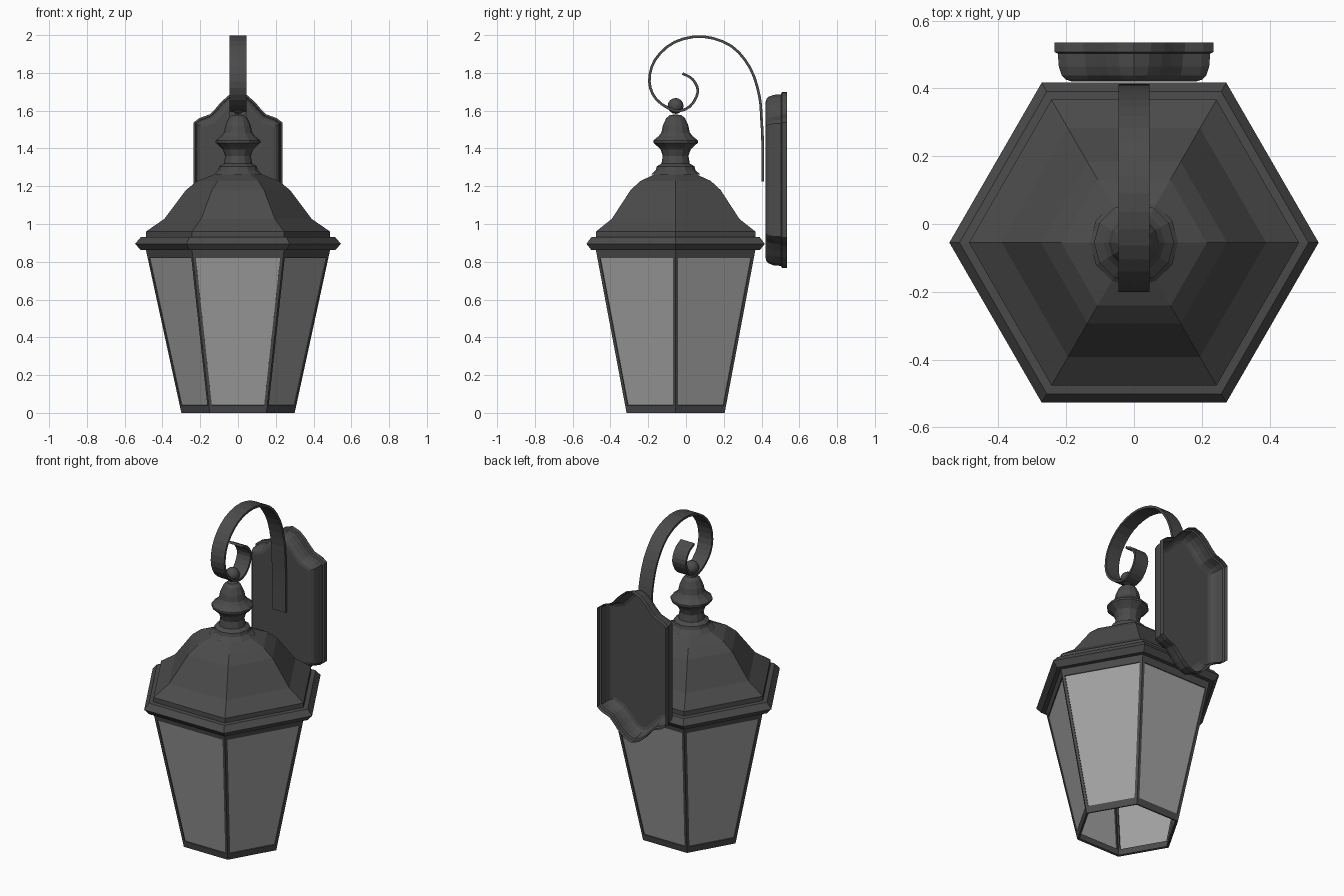
import bpy, bmesh, math
from mathutils import Vector

if "Cube" in bpy.data.objects:
    bpy.data.objects.remove(bpy.data.objects["Cube"])

CY = -0.055  # lantern axis


def material(name, v):
    m = bpy.data.materials.new(name)
    m.diffuse_color = (v, v, v, 1)
    m.use_nodes = True
    m.node_tree.nodes["Principled BSDF"].inputs["Base Color"].default_value = m.diffuse_color
    return m


METAL = material("dark_metal", 0.07)
GLASS = material("pale_glass", 0.36)


def make(name, verts, faces, mat=METAL, recalc=True):
    me = bpy.data.meshes.new(name)
    me.from_pydata([tuple(v) for v in verts], [], faces)
    bm = bmesh.new()
    bm.from_mesh(me)
    bmesh.ops.remove_doubles(bm, verts=bm.verts, dist=1e-5)
    if recalc:
        bmesh.ops.recalc_face_normals(bm, faces=bm.faces)
    bm.to_mesh(me)
    bm.free()
    me.materials.append(mat)
    ob = bpy.data.objects.new(name, me)
    bpy.context.collection.objects.link(ob)
    return ob


def solidify(ob, t, offset):
    md = ob.modifiers.new("thickness", 'SOLIDIFY')
    md.thickness, md.offset = t, offset


def skin(rings, closed=True):
    n = len(rings[0])
    faces = [(k*n + i, k*n + (i+1) % n, (k+1)*n + (i+1) % n, (k+1)*n + i)
             for k in range(len(rings) - 1) for i in range(n if closed else n - 1)]
    return [p for r in rings for p in r], faces


def polar(r, z, a):
    return Vector((r*math.cos(a), CY + r*math.sin(a), z))


def lathe(name, profile, n):
    rings = [[polar(r, z, 2*math.pi*i/n) for i in range(n)] for r, z in profile]
    return make(name, *skin(rings))


# Hexagonal roof with its eave rim
lathe("roof", [(.46, .862), (.515, .862), (.545, .895), (.515, .93), (.487, .932),
               (.487, .96), (.39, 1.027), (.275, 1.18), (.215, 1.228), (.115, 1.268), (.0, 1.27)], 6)

# Turned finial
lathe("finial", [(.0, 1.255), (.13, 1.262), (.105, 1.285), (.1, 1.305), (.075, 1.32), (.068, 1.36),
                 (.08, 1.395), (.095, 1.41), (.118, 1.43), (.118, 1.442), (.09, 1.465),
                 (.075, 1.485), (.068, 1.52), (.05, 1.56), (.03, 1.577), (.0, 1.58)], 12)

# Ball on the curl
bpy.ops.mesh.primitive_uv_sphere_add(segments=14, ring_count=8, radius=.042, location=(0, CY, 1.625))
ball = bpy.context.object
ball.name = "finial_ball"
ball.data.materials.append(METAL)
bpy.ops.object.shade_smooth_by_angle()

# Cage frame and glass panes: each side is a border around one pane
frame_v, frame_f, pane_v, pane_f = [], [], [], []


def radius(z):
    return .3 + (.488 - .3)*z/.865


for s in range(6):
    a, b = s*math.pi/3, (s + 1)*math.pi/3
    outer, inner = [], []
    for z, zi in ((0, .04), (.865, .82)):
        outer.append((polar(radius(z), z, a), polar(radius(z), z, b)))
        p, q = polar(radius(zi), zi, a), polar(radius(zi), zi, b)
        d = (q - p).normalized()*.016
        inner.append((p + d, q - d))
    o = [outer[0][0], outer[0][1], outer[1][1], outer[1][0]]
    i = [inner[0][0], inner[0][1], inner[1][1], inner[1][0]]
    v, f = skin([o, i])
    k = len(frame_v)
    frame_v += v
    frame_f += [tuple(j + k for j in face) for face in f]
    k = len(pane_v)
    c = polar(.006*math.cos(math.pi/6), 0, (a + b)/2) - Vector((0, CY, 0))
    pane_v += [p - c for p in i]
    pane_f.append((k, k+1, k+2, k+3))
frame = make("cage_frame", frame_v, [f[::-1] for f in frame_f], recalc=False)
bm = bmesh.new()
bm.from_mesh(frame.data)
for f in bm.faces:  # point every face outwards
    if f.normal.dot(f.calc_center_median() - Vector((0, CY, .43))) < 0:
        f.normal_flip()
bm.to_mesh(frame.data)
bm.free()
solidify(frame, .014, -1)
make("glass_panes", pane_v, pane_f, GLASS, recalc=False)


# Scrolled strap: smooth curve through side-view points (y, z)
path = [(.406, 1.225), (.406, 1.42), (.4, 1.55), (.388, 1.68), (.34, 1.825), (.24, 1.942), (.09, 1.992),
        (-.06, 1.963), (-.163, 1.87), (-.194, 1.755), (-.157, 1.66), (-.06, 1.6), (.02, 1.622),
        (.063, 1.7), (.036, 1.765), (-.018, 1.797)]


def spline(pts, steps=3):
    P = [Vector(p) for p in pts]
    P = [2*P[0] - P[1]] + P + [2*P[-1] - P[-2]]
    out = []
    for a, b, c, d in zip(P, P[1:], P[2:], P[3:]):
        for k in range(steps):
            t = k/steps
            out.append(.5*(2*b + (c - a)*t + (2*a - 5*b + 4*c - d)*t*t + (3*b - a - 3*c + d)*t**3))
    return out + [P[-2]]


strap = make("scroll_strap", *skin([[(-.046, y, z), (.046, y, z)] for y, z in spline(path)], closed=False))
solidify(strap, .014, 0)

# Wall plate: hollow shell, open at the back, mirrored outline
ZC = 1.2325
quarter = [(.235, .305), (.205, .328), (.15, .348), (.118, .38), (.09, .413), (.05, .448), (0, .465)]
right = [(x, -z) for x, z in quarter[::-1]] + quarter
outline = right + [(-x, z) for x, z in right[-2:0:-1]]


def inset(d):
    n, res = len(outline), []
    for i in range(n):
        p, q, r = (Vector(outline[j % n]) for j in (i - 1, i, i + 1))
        e, f = (q - p).normalized(), (r - q).normalized()
        n1, n2 = Vector((-e.y, e.x)), Vector((-f.y, f.x))
        res.append(q + (n1 + n2)*d/(1 + n1.dot(n2)))
    return res


layers = [(.0, .535), (.0, .508), (.01, .503), (.013, .465), (.022, .438), (.034, .426), (.05, .421)]
verts, faces = skin([[(p.x, y, ZC + p.y) for p in inset(d)] for d, y in layers])
n = len(outline)
faces.append(tuple(range(len(verts) - n, len(verts))))
make("wall_plate", verts, faces)
